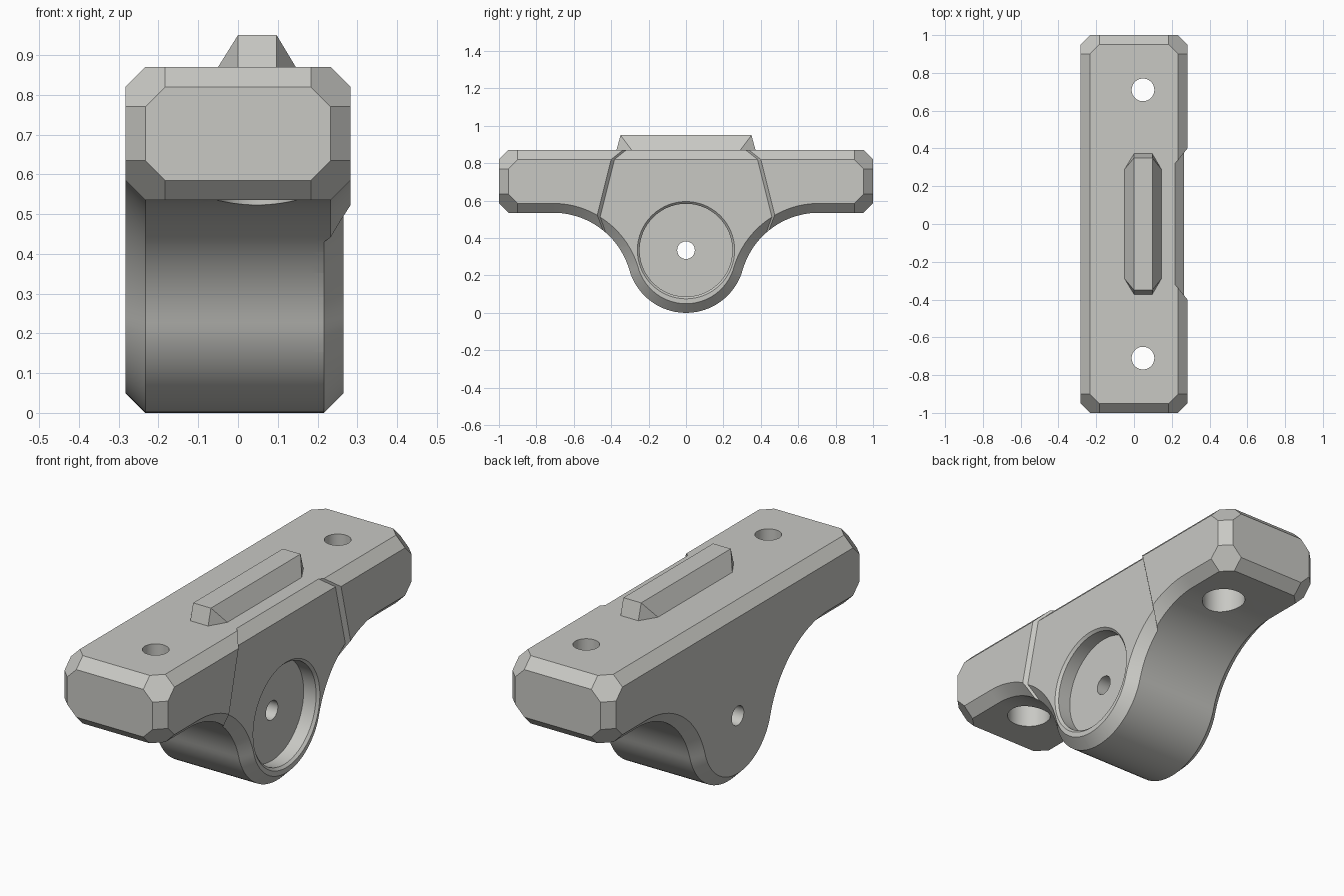
import bpy, bmesh, math
from mathutils import Matrix, Vector

if "Cube" in bpy.data.objects:
    bpy.data.objects.remove(bpy.data.objects["Cube"])

grey = bpy.data.materials.new("light_grey")
grey.diffuse_color = (0.58, 0.58, 0.55, 1)
grey.use_nodes = True
grey.node_tree.nodes["Principled BSDF"].inputs["Base Color"].default_value = grey.diffuse_color

TOP, LOW, HALF_X, C = 0.87, 0.535, 0.283, 0.05     # C = chamfer size
BOSS_R, FIL_Y, FIL_R = 0.315, 0.71, 0.424
FIL_Z = LOW - FIL_R
BOSS_A = math.atan2(FIL_Z - BOSS_R, FIL_Y)         # where boss meets fillet


def make(name, bm):
    bmesh.ops.recalc_face_normals(bm, faces=bm.faces)
    me = bpy.data.meshes.new(name)
    bm.to_mesh(me)
    bm.free()
    ob = bpy.data.objects.new(name, me)
    bpy.context.collection.objects.link(ob)
    me.materials.append(grey)
    return ob


def loft(name, loops):
    """Skin a stack of equal-length point loops and cap both ends."""
    bm = bmesh.new()
    rings = [[bm.verts.new(p) for p in loop] for loop in loops]
    for a, b in zip(rings, rings[1:]):
        n = len(a)
        for i in range(n):
            j = (i + 1) % n
            bm.faces.new((a[i], a[j], b[j], b[i]))
    bm.faces.new(rings[0])
    bm.faces.new(rings[-1])
    return make(name, bm)


def lathe(name, rings, axis, center, n=64):
    """Stack of (position, radius) circles along x or z."""
    loops = []
    for pos, r in rings:
        loop = []
        for k in range(n):
            a = 2 * math.pi * k / n
            u, v = r * math.cos(a), r * math.sin(a)
            loop.append((pos, center[0] + u, center[1] + v) if axis == 'x'
                        else (center[0] + u, center[1] + v, pos))
        loops.append(loop)
    return loft(name, loops)


def boolean(ob, cutter):
    m = ob.modifiers.new("cut", 'BOOLEAN')
    m.operation = 'DIFFERENCE'
    m.solver = 'EXACT'
    m.object = cutter
    bpy.context.view_layer.objects.active = ob
    bpy.ops.object.modifier_apply(modifier=m.name)
    bpy.data.objects.remove(cutter)


def outline(x, t, a):
    """Side outline at x, inset by t, corner cut reaching a."""
    half = [(1 - a, TOP - t), (1 - t, TOP - a), (1 - t, LOW + a), (1 - a, LOW + t)]
    end = math.pi + BOSS_A
    for k in range(25):
        w = math.pi / 2 + (end - math.pi / 2) * k / 24
        half.append((FIL_Y + (FIL_R + t) * math.cos(w), FIL_Z + (FIL_R + t) * math.sin(w)))
    for k in range(1, 21):
        w = BOSS_A + (-math.pi / 2 - BOSS_A) * k / 20
        half.append(((BOSS_R - t) * math.cos(w), BOSS_R + (BOSS_R - t) * math.sin(w)))
    pts = half + [(-y, z) for y, z in half[-2::-1]]
    return [(x, y, z) for y, z in pts]


def bracket(name, right, grow=0.0):
    levels = [(0, C, 2 * C), (C, 0, 2 * C), (2 * C, 0, C)]
    loops = [outline(-HALF_X + d, t - grow, a) for d, t, a in levels]
    loops += [outline(right - d, t - grow, a) for d, t, a in reversed(levels)]
    return loft(name, loops)


# Main bracket with chamfered edges
body = bracket("bracket_body", HALF_X)

# Shallow stepped-back middle panel on the right side, with sloped borders
def panel_loop(x):
    loop = []
    for s, z in ((-1, 1.0), (1, 1.0), (1, -0.1), (-1, -0.1)):
        w = 0.40 + 0.25 * (0.82 - z) - (HALF_X - x)
        loop.append((x, s * w, z))
    return loop

panel = loft("panel_cutter", [panel_loop(0.12), panel_loop(0.40)])
boolean(panel, bracket("core", HALF_X - 0.018, 0.001))
boolean(body, panel)

# Round socket with a bevelled rim, and the pin hole through it
FACE = HALF_X - 0.018
boolean(body, lathe("socket_cutter", [(FACE - 0.08, 0.248), (FACE - 0.012, 0.248),
                                      (FACE + 0.002, 0.262), (0.4, 0.262)], 'x', (0, 0.335), 96))
boolean(body, lathe("pin_cutter", [(-0.4, 0.047), (0.4, 0.047)], 'x', (0, 0.335), 48))

# Bolt holes, counterbored from below
for y in (-0.71, 0.71):
    boolean(body, lathe("bolt_cutter", [(0.3, 0.1), (0.70, 0.1), (0.70, 0.06), (1.0, 0.06)],
                        'z', (0.0475, y)))

# Tapered rib on top
base = [(-0.05, 0.29), (0.0, 0.372), (0.097, 0.372), (0.145, 0.29)]
crown = [(0.0, 0.35), (0.0, 0.35), (0.097, 0.35), (0.097, 0.35)]

def ring(half, z):
    return [(x, y, z) for x, y in half] + [(x, -y, z) for x, y in reversed(half)]

rib = loft("top_rib", [ring(base, TOP - 0.01), ring(base, TOP), ring(crown, 0.95)])
bm = bmesh.new()
bm.from_mesh(rib.data)
bmesh.ops.remove_doubles(bm, verts=bm.verts, dist=1e-5)
bmesh.ops.recalc_face_normals(bm, faces=bm.faces)
bm.to_mesh(rib.data)
bm.free()

# Smooth the curved walls, keep the chamfers crisp
bpy.ops.object.select_all(action='DESELECT')
body.select_set(True)
bpy.context.view_layer.objects.active = body
bpy.ops.object.shade_smooth_by_angle(angle=math.radians(25))
